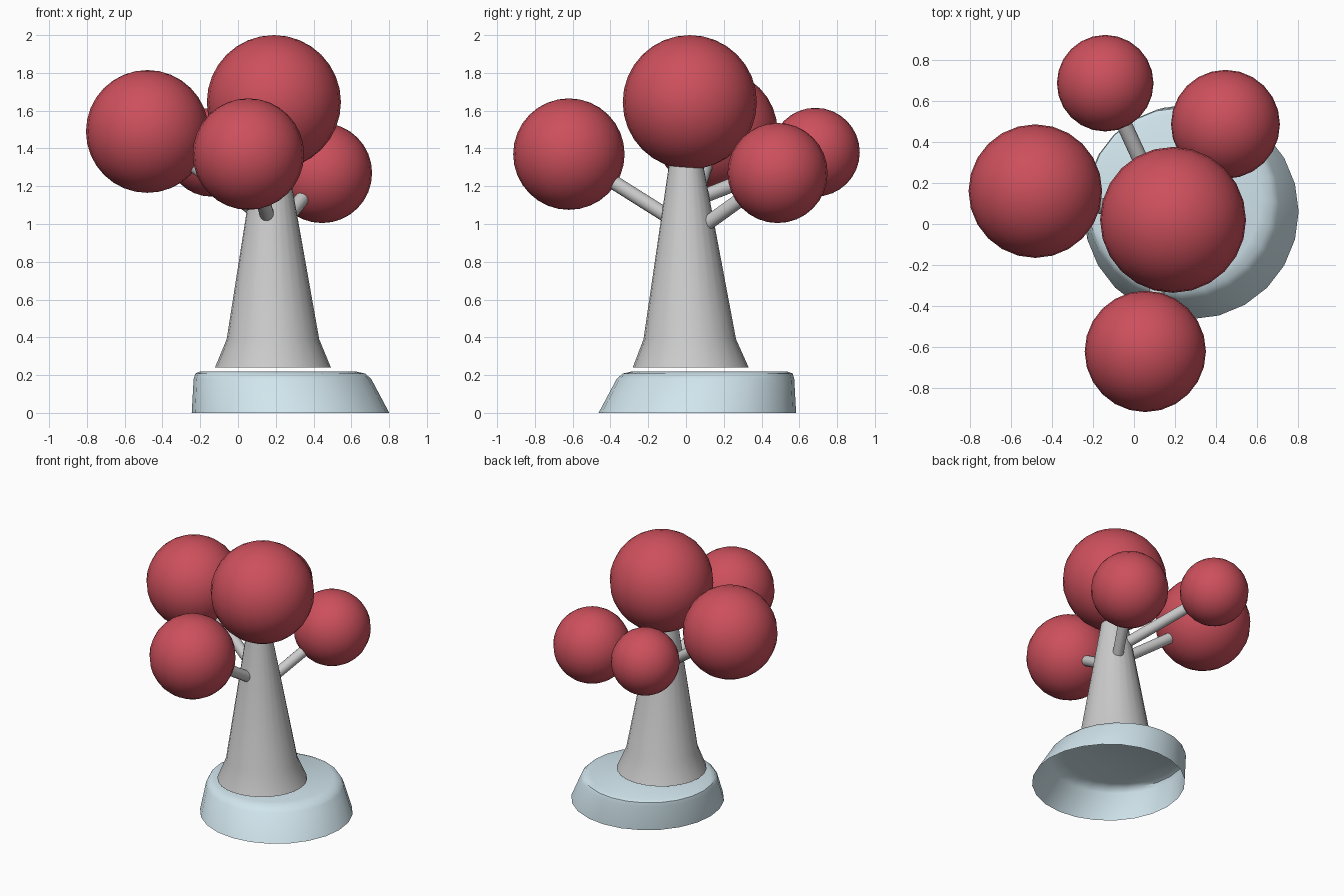
import bpy, bmesh, math
from mathutils import Vector

if "Cube" in bpy.data.objects:
    bpy.data.objects.remove(bpy.data.objects["Cube"])


def material(name, colour):
    m = bpy.data.materials.new(name)
    m.diffuse_color = (*colour, 1)
    m.use_nodes = True
    m.node_tree.nodes["Principled BSDF"].inputs["Base Color"].default_value = m.diffuse_color
    return m


RED = material("crown_red", (0.61, 0.08, 0.107))
BLUE = material("base_blue", (0.64, 0.79, 0.85))


def finish(name, bm, mat=None, angle=40):
    bmesh.ops.recalc_face_normals(bm, faces=bm.faces)
    mesh = bpy.data.meshes.new(name)
    bm.to_mesh(mesh)
    bm.free()
    ob = bpy.data.objects.new(name, mesh)
    bpy.context.collection.objects.link(ob)
    if mat:
        mesh.materials.append(mat)
    bpy.ops.object.select_all(action='DESELECT')
    ob.select_set(True)
    bpy.context.view_layer.objects.active = ob
    bpy.ops.object.shade_smooth_by_angle(angle=math.radians(angle))
    return ob


def loft(name, rings, sides=24, mat=None):
    """Stack of level circles (x, y, z, radius), open below and closed on top."""
    bm = bmesh.new()
    loops = []
    for x, y, z, r in rings:
        loops.append([bm.verts.new((x + r * math.cos(math.tau * i / sides),
                                    y + r * math.sin(math.tau * i / sides), z))
                      for i in range(sides)])
    for a, b in zip(loops, loops[1:]):
        for i in range(sides):
            j = (i + 1) % sides
            bm.faces.new((a[i], a[j], b[j], b[i]))
    bm.faces.new(loops[-1])
    ob = finish(name, bm, mat)
    # an open shell may be wound inward, so make its walls face out
    wall = ob.data.polygons[0]
    if wall.normal.dot(wall.center - Vector((rings[0][0], rings[0][1], wall.center.z))) < 0:
        ob.data.flip_normals()
    return ob


def ball(name, centre, radius):
    bm = bmesh.new()
    bmesh.ops.create_uvsphere(bm, u_segments=24, v_segments=16, radius=radius)
    bmesh.ops.translate(bm, verts=bm.verts, vec=centre)
    return finish(name, bm, RED)


def rod(name, start, end, radius=0.038):
    start, end = Vector(start), Vector(end)
    axis = end - start
    bm = bmesh.new()
    bmesh.ops.create_cone(bm, cap_ends=True, segments=16, radius1=radius,
                          radius2=radius, depth=axis.length)
    bmesh.ops.rotate(bm, verts=bm.verts,
                     matrix=axis.to_track_quat('Z', 'Y').to_matrix())
    bmesh.ops.translate(bm, verts=bm.verts, vec=(start + end) / 2)
    return finish(name, bm)


# leaning hollow base with a rounded rim
loft("base", [(0.278, 0.06, 0, 0.523), (0.235, 0.103, 0.18, 0.47),
              (0.224, 0.115, 0.208, 0.45), (0.21, 0.125, 0.22, 0.41)], mat=BLUE)

# flared trunk
loft("trunk", [(0.185, 0.025, 0.24, 0.307), (0.185, 0.02, 0.39, 0.245),
               (0.175, 0.0, 1.33, 0.088)])

# crown on the trunk
ball("top_crown", (0.19, 0.02, 1.645), 0.355)

# side crowns, each on its own branch: centre, radius, branch start
side = {
    "left": ((-0.48, 0.16, 1.49), 0.325, (0.175, 0.01, 1.01)),
    "front": ((0.055, -0.62, 1.37), 0.295, (0.175, 0.0, 0.98)),
    "right": ((0.445, 0.485, 1.27), 0.265, (0.18, 0.01, 0.93)),
    "back": ((-0.14, 0.685, 1.38), 0.235, (0.175, 0.0, 1.11)),
}
for key, (centre, radius, start) in side.items():
    ball(key + "_crown", centre, radius)
    rod(key + "_branch", start, centre)
